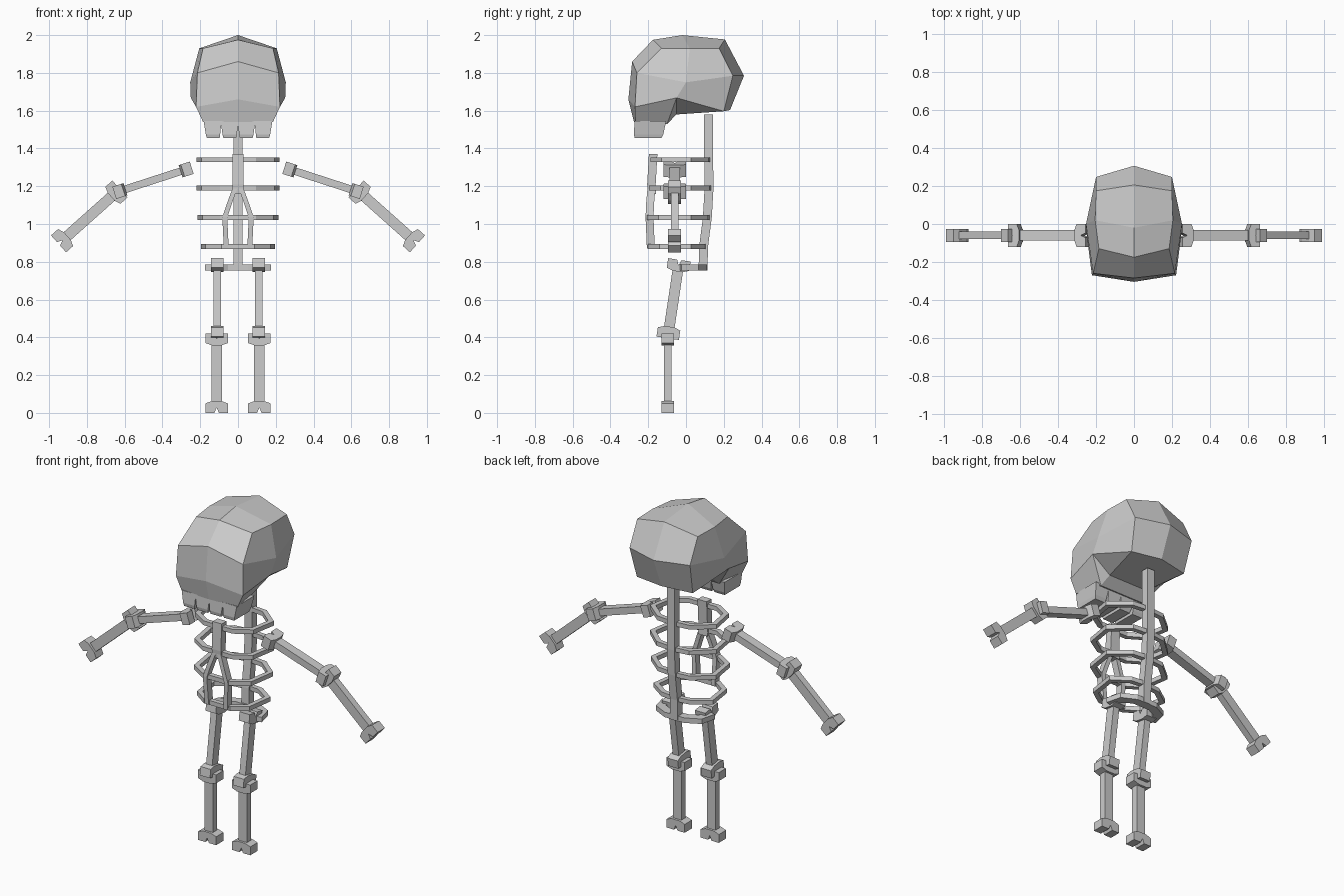
import bpy, bmesh
from mathutils import Vector as V

if "Cube" in bpy.data.objects:
    bpy.data.objects.remove(bpy.data.objects["Cube"])

bone_mat = bpy.data.materials.new("bone_grey")
bone_mat.diffuse_color = (0.6, 0.6, 0.6, 1)
bone_mat.use_nodes = True
bone_mat.node_tree.nodes["Principled BSDF"].inputs["Base Color"].default_value = bone_mat.diffuse_color


def make(name, verts, faces):
    """Flat shaded mesh object with outward normals."""
    me = bpy.data.meshes.new(name)
    bm = bmesh.new()
    vs = [bm.verts.new(v) for v in verts]
    for f in faces:
        bm.faces.new([vs[i] for i in f])
    bmesh.ops.remove_doubles(bm, verts=bm.verts, dist=0.0005)
    bmesh.ops.recalc_face_normals(bm, faces=bm.faces)
    bm.to_mesh(me)
    bm.free()
    me.materials.append(bone_mat)
    ob = bpy.data.objects.new(name, me)
    bpy.context.collection.objects.link(ob)
    return ob


def loft(name, rings, closed=False):
    """Skin a list of equal-length cross-sections."""
    n, m = len(rings[0]), len(rings)
    verts = [p for r in rings for p in r]
    faces = []
    for i in range(m if closed else m - 1):
        j = (i + 1) % m
        faces += [(i*n + k, i*n + (k+1) % n, j*n + (k+1) % n, j*n + k) for k in range(n)]
    if not closed:
        faces += [tuple(range(n)), tuple(range((m-1)*n, m*n))]
    return make(name, verts, faces)


def column(name, path, w, d):
    """Upright bar with level rectangular sections."""
    loft(name, [[(x + a*w/2, y + b*d/2, z) for a, b in
                 ((-1, -1), (1, -1), (1, 1), (-1, 1))] for x, y, z in path])


def hoop(name, pts, z, w, h, closed):
    """Level bar along a mitred path."""
    pts = [V(p) for p in pts]
    rings = []
    for i, p in enumerate(pts):
        a = pts[i-1] if closed or i else None
        b = pts[(i+1) % len(pts)] if closed or i < len(pts)-1 else None
        d0 = (p - a).normalized() if a is not None else (b - p).normalized()
        d1 = (b - p).normalized() if b is not None else d0
        t = (d0 + d1).normalized()
        n = V((-t.y, t.x)) * (w / 2 / max(0.5, t.dot(d0)))
        rings.append([(*(p + n*s), z + h/2*k) for s, k in
                      ((-1, -1), (1, -1), (1, 1), (-1, 1))])
    loft(name, rings, closed)


def long_bone(name, p0, p1, lobe):
    """Shaft with a notched two-lobed knob at each end, spread along lobe."""
    p0, p1, lobe = V(p0), V(p1), V(lobe)
    axis = (p1 - p0).normalized()
    lobe = (lobe - axis * lobe.dot(axis)).normalized()
    side = axis.cross(lobe)
    a, b = p0 + axis*0.035, p1 - axis*0.035
    loft(name + "_shaft", [[c + lobe*u*0.028 + side*v*0.02 for u, v in
                            ((-1, -1), (1, -1), (1, 1), (-1, 1))] for c in (a, b)])
    prof = [(-.027, .062), (-.06, .05), (-.06, 0), (-.012, 0), (0, .028),
            (.012, 0), (.06, 0), (.06, .05), (.027, .062)]
    for end, c, d in (("start", p0, axis), ("end", p1, -axis)):
        loft(f"{name}_{end}_knob", [[c + lobe*u + d*t + side*s*0.034
                                     for u, t in prof] for s in (-1, 1)])


# Skull: midline and side outlines joined, with a widest point on each side
mid = [(-.305, 1.66), (-.285, 1.86), (-.175, 1.975), (-.02, 2.0), (.206, 1.977),
       (.307, 1.785), (.233, 1.603), (-.05, 1.58), (-.10, 1.53), (-.275, 1.54)]
side = [(.222, -.27, 1.62), (.215, -.26, 1.80), (.185, -.13, 1.93), (.205, .02, 1.93),
        (.2, .175, 1.93), (.2, .248, 1.785), (.185, .2, 1.597), (.13, -.05, 1.58),
        (.15, -.10, 1.53), (.185, -.268, 1.54)]
n = len(mid)
verts = [(0, y, z) for y, z in mid] + side + [(.253, 0, 1.75), (.25, -.05, 1.668)]
K, R = 2*n, 2*n + 1
S = range(n, 2*n)
faces = [(i, (i+1) % n, n + (i+1) % n, n + i) for i in range(n)]
faces += [(S[0], S[1], K, R), (S[1], S[2], S[3], K), (S[3], S[4], S[5], K),
          (S[5], S[6], R, K), (S[6], S[7], R), (S[7], S[8], R), (S[8], S[9], S[0], R)]
skull = make("skull", verts, faces)
mir = skull.modifiers.new("mirror", 'MIRROR')
mir.use_clip = True

# Teeth: four tapered blocks under the jaw
for i, x in enumerate((-.135, -.045, .045, .135)):
    loft(f"tooth_{i+1}", [[(x*sx + a*w, y, z) for a, y in
                           ((-1, y0), (1, y0), (1, y1), (-1, y1))]
                          for z, w, sx, y0, y1 in ((1.545, .047, 1, -.272, -.105),
                                                   (1.475, .038, .98, -.276, -.12),
                                                   (1.455, .034, .97, -.272, -.13))])

# Spine and breastbone
column("spine", [(0, .09, .755), (0, .093, .88), (0, .113, 1.035), (0, .122, 1.19),
                 (0, .12, 1.34), (0, .12, 1.58)], .05, .047)
column("breastbone", [(0, -.18, 1.16), (0, -.183, 1.21), (0, -.174, 1.37)], .06, .045)
for s, nm in ((-1, "right"), (1, "left")):
    column(f"breastbone_fork_{nm}",
           [(s*.012, -.182, 1.2), (s*.045, -.19, 1.11), (s*.07, -.193, 1.035),
            (s*.062, -.186, .87)], .026, .042)

# Rib hoops
for i, (z, half, front, back) in enumerate(((1.34, .205, -.175, .115), (1.19, .205, -.182, .122),
                                            (1.035, .2, -.192, .113), (.88, .182, -.186, .093))):
    right = [(.45, front), (.88, front + .055), (1, .02), (.5, back - .01)]
    pts = [(0, front)] + [(x*half, y) for x, y in right] + [(0, back)]
    pts += [(-x*half, y) for x, y in reversed(right)]
    hoop(f"rib_{i+1}", pts, z, .028, .026, True)

# Pelvis
hoop("pelvis", [(-.15, -.03), (-.13, .05), (-.06, .085), (.06, .085), (.13, .05), (.15, -.03)],
     .77, .05, .03, False)

# Limbs, left and right
for s, nm in ((-1, "right"), (1, "left")):
    long_bone(f"upper_arm_{nm}", (s*.245, -.06, 1.298), (s*.655, -.06, 1.165), (0, 1, 0))
    long_bone(f"forearm_{nm}", (s*.625, -.06, 1.185), (s*.95, -.06, .895), (s*.66, 0, .75))
    long_bone(f"thigh_{nm}", (s*.11, -.035, .81), (s*.11, -.097, .395), (0, 1, 0))
    long_bone(f"shin_{nm}", (s*.113, -.097, .42), (s*.113, -.097, 0), (1, 0, 0))
